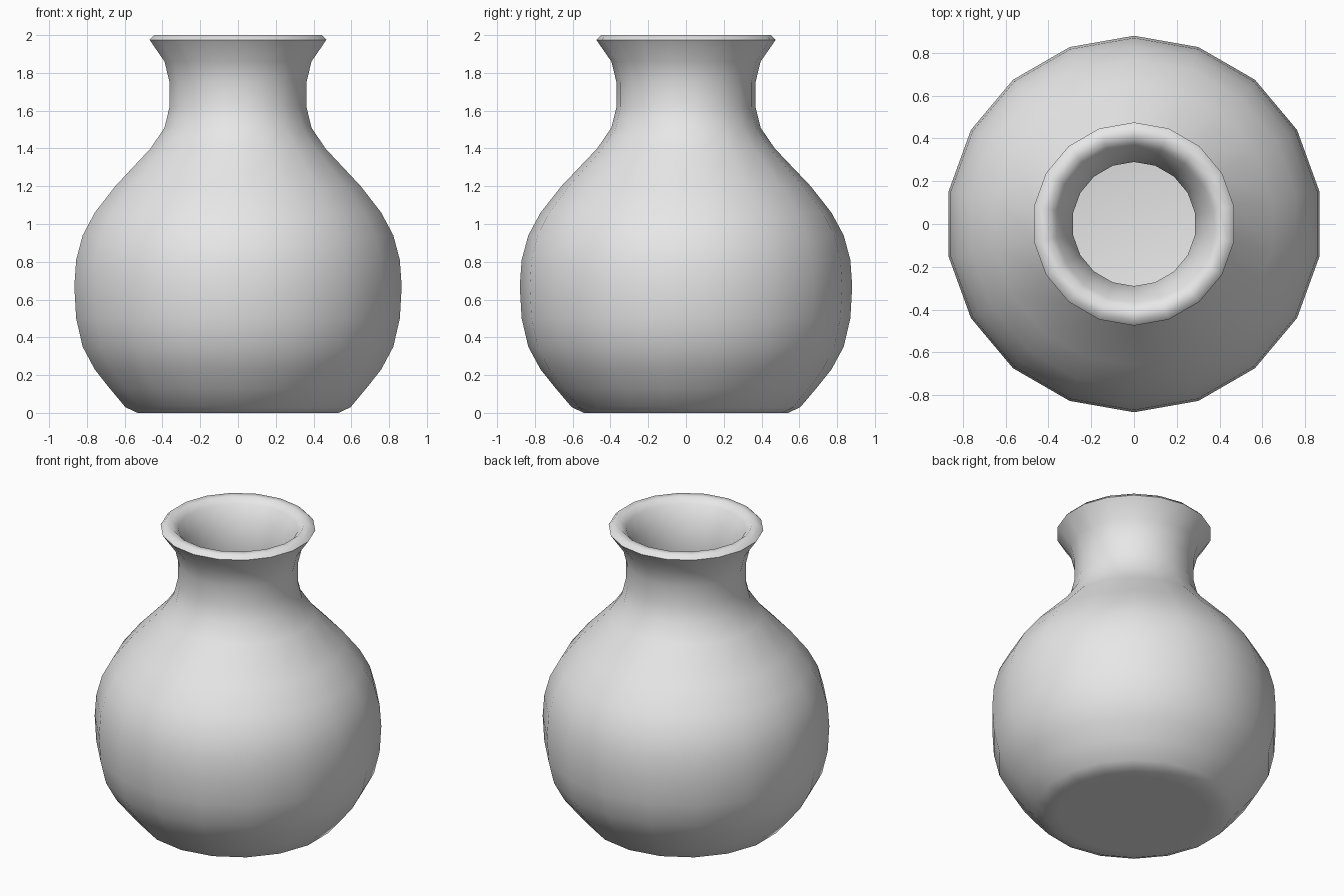
import bpy, bmesh, math

SIDES = 18

cube = bpy.data.objects.get("Cube")
if cube:
    bpy.data.objects.remove(cube, do_unlink=True)

# Plain grey clay
clay = bpy.data.materials.new("grey_clay")
clay.use_nodes = True
clay.diffuse_color = (0.8, 0.8, 0.8, 1)
clay.node_tree.nodes["Principled BSDF"].inputs["Base Color"].default_value = (0.8, 0.8, 0.8, 1)

# Outer wall, from the foot up to the lip (radius, height)
outer = [(0.46, 0), (0.54, 0), (0.605, 0.03), (0.69, 0.13), (0.77, 0.23), (0.835, 0.35),
         (0.87, 0.5), (0.88, 0.67), (0.87, 0.81), (0.835, 0.94), (0.77, 1.06),
         (0.66, 1.2), (0.47, 1.4), (0.395, 1.51), (0.368, 1.62), (0.368, 1.75),
         (0.395, 1.86), (0.475, 1.975), (0.45, 2)]
# Rounded lip and inner wall, down to the cavity floor
inner = [(0.405, 2), (0.368, 1.965), (0.32, 1.87), (0.29, 1.76), (0.29, 1.61),
         (0.325, 1.48), (0.42, 1.35), (0.6, 1.15), (0.7, 1.02), (0.76, 0.92),
         (0.795, 0.8), (0.805, 0.67), (0.795, 0.51), (0.76, 0.38), (0.7, 0.27),
         (0.57, 0.1), (0.5, 0.075)]


def lathe(name, profile):
    """Turn a profile around z and close both ends with flat caps."""
    bm = bmesh.new()
    rings = []
    for r, z in profile:
        angles = [math.pi / 2 + math.tau * i / SIDES for i in range(SIDES)]
        rings.append([bm.verts.new((r * math.cos(a), r * math.sin(a), z)) for a in angles])
    for low, high in zip(rings, rings[1:]):
        for i in range(SIDES):
            j = (i + 1) % SIDES
            bm.faces.new((low[i], low[j], high[j], high[i]))
    bm.faces.new(list(reversed(rings[0])))
    bm.faces.new(rings[-1])
    bmesh.ops.recalc_face_normals(bm, faces=bm.faces)
    mesh = bpy.data.meshes.new(name)
    bm.to_mesh(mesh)
    bm.free()
    mesh.materials.append(clay)
    obj = bpy.data.objects.new(name, mesh)
    bpy.context.collection.objects.link(obj)
    return obj


# Hollow vase, smooth all over
vase = lathe("vase", outer + inner)
bpy.ops.object.select_all(action="DESELECT")
vase.select_set(True)
bpy.context.view_layer.objects.active = vase
bpy.ops.object.shade_smooth_by_angle(angle=math.radians(75))
